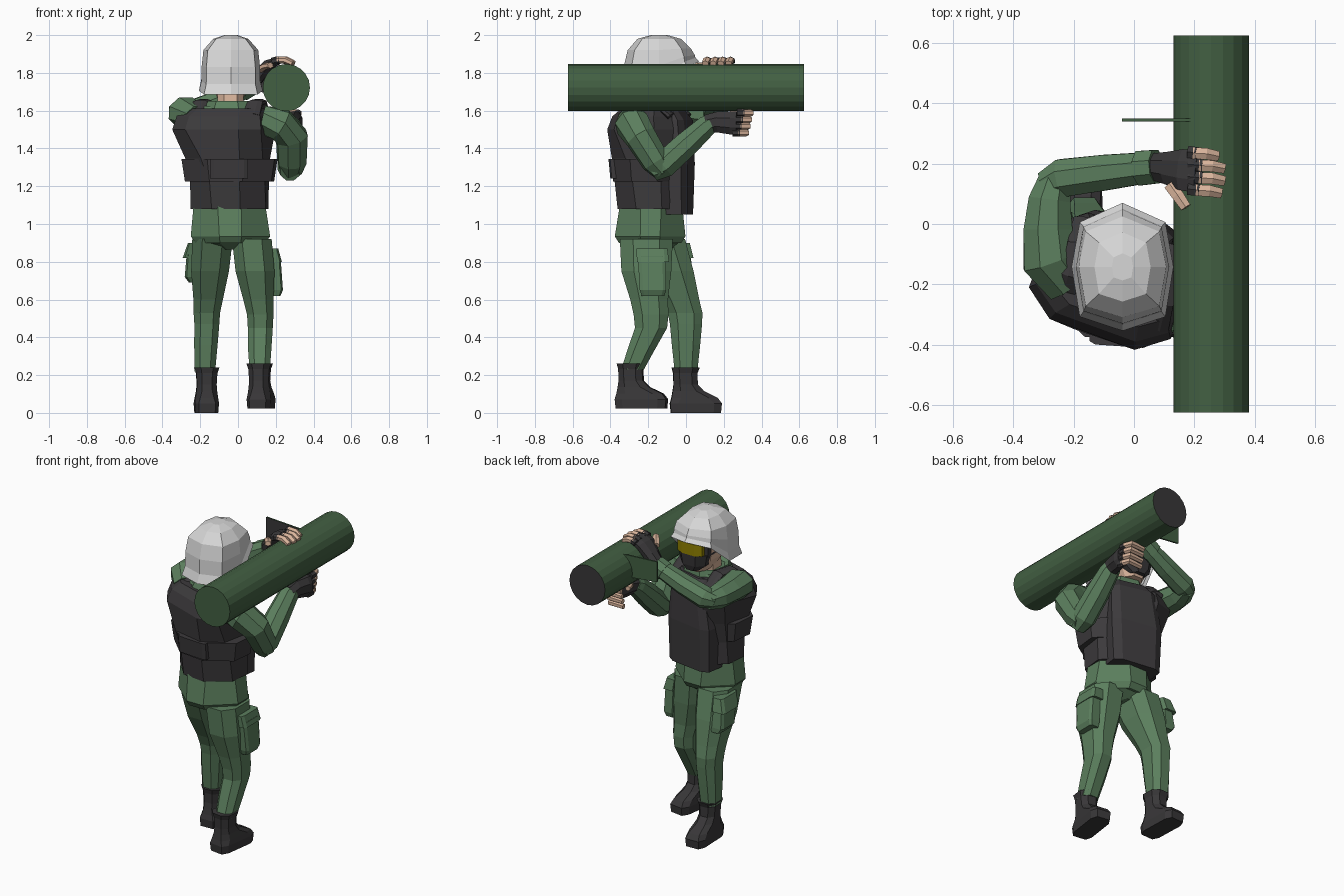
import bpy, bmesh, math
from mathutils import Vector


def material(name, r, g, b):
    m = bpy.data.materials.new(name)
    m.diffuse_color = (r, g, b, 1)
    return m


UNIFORM = material("uniform green", 0.105, 0.21, 0.11)
TUBE = material("launcher green", 0.055, 0.115, 0.055)
VEST = material("vest charcoal", 0.045, 0.042, 0.045)
BLACK = material("boot black", 0.04, 0.038, 0.04)
HELMET = material("helmet light grey", 0.68, 0.68, 0.68)
SKIN = material("skin", 0.70, 0.46, 0.33)
LENS = material("goggle yellow", 0.28, 0.22, 0.0)


def skin_rings(name, rings, mat, caps=(True, True)):
    """Bridge successive point rings into a flat-shaded mesh."""
    bm = bmesh.new()
    vs = [[bm.verts.new(p) for p in r] for r in rings]
    n = len(vs[0])
    for a, b in zip(vs, vs[1:]):
        for i in range(n):
            j = (i + 1) % n
            bm.faces.new((a[i], a[j], b[j], b[i]))
    if caps[0]:
        bm.faces.new(vs[0][::-1])
    if caps[1]:
        bm.faces.new(vs[-1])
    bmesh.ops.recalc_face_normals(bm, faces=bm.faces)
    me = bpy.data.meshes.new(name)
    bm.to_mesh(me)
    bm.free()
    me.materials.append(mat)
    ob = bpy.data.objects.new(name, me)
    bpy.context.collection.objects.link(ob)
    return ob


def octagon(cx, cy, z, a, b, rot=0, k=0.5):
    """Chamfered rectangle at height z; k sets how long the flat sides are."""
    c, s = math.cos(math.radians(rot)), math.sin(math.radians(rot))
    pts = [(a, -b * k), (a, b * k), (a * k, b), (-a * k, b),
           (-a, b * k), (-a, -b * k), (-a * k, -b), (a * k, -b)]
    return [(cx + x * c - y * s, cy + x * s + y * c, z) for x, y in pts]


def loft(name, specs, mat):
    return skin_rings(name, [octagon(*s) for s in specs], mat)


def limb(name, path, mat, up=(0, 0, 1), n=8):
    """Tube along (x, y, z, side radius, up radius) points."""
    pts = [Vector(p[:3]) for p in path]
    rings = []
    for i, p in enumerate(pts):
        t = (pts[min(i + 1, len(pts) - 1)] - pts[max(i - 1, 0)]).normalized()
        side = t.cross(Vector(up)).normalized()
        nrm = side.cross(t)
        ra, rb = path[i][3], path[i][4]
        rings.append([p + side * ra * math.cos(math.tau * (j + .5) / n)
                      + nrm * rb * math.sin(math.tau * (j + .5) / n) for j in range(n)])
    return skin_rings(name, rings, mat)


def two_tone(ob, mat, axis):
    """Second colour on faces pointing along the axis."""
    ob.data.materials.append(mat)
    for f in ob.data.polygons:
        f.material_index = int(f.normal.dot(Vector(axis)) > 0.9)


# Launcher tube with a dark muzzle and a side plate, dark on its rear
tube = skin_rings("launcher_tube", [[(0.256 + 0.125 * math.cos(math.tau * i / 20), y,
                                      1.722 + 0.125 * math.sin(math.tau * i / 20))
                                     for i in range(20)] for y in (-0.625, 0.625)], TUBE)
two_tone(tube, BLACK, (0, 1, 0))
plate = skin_rings("sight_plate", [[(-.04, y, 1.715), (.2, y, 1.69), (.2, y, 1.83), (-.04, y, 1.843)]
                                   for y in (.34, .35)], TUBE)
two_tone(plate, BLACK, (0, -1, 0))

# Helmet: boxy dome with a flared rim that rises over the brow
outline = [(1, 0), (.84, .70), (0, 1), (-.84, .70), (-1, 0), (-.84, -.78), (0, -1), (.84, -.78)]
helmet = []
for a, b, z, rise in [(.15, .19, 1.70, .16), (.169, .212, 1.685, .175), (.155, .192, 1.74, .14),
                      (.154, .188, 1.83, .065), (.145, .167, 1.92, .01), (.093, .115, 1.98, 0),
                      (.035, .045, 2.0, 0)]:
    helmet.append([(-.038 + a * x, -.142 + b * y,
                    z + rise * max(0, y) ** .45 + rise * .12 * (abs(y) < .1)) for x, y in outline])
skin_rings("helmet", helmet, HELMET, caps=(False, True))

# Head, mask and goggles
loft("neck", [(-.04, -.17, 1.55, .07, .085), (-.04, -.15, 1.72, .068, .085)], SKIN)
loft("head", [(-.04, -.10, 1.65, .06, .09), (-.04, -.11, 1.72, .095, .12),
              (-.04, -.12, 1.82, .105, .13), (-.04, -.14, 1.90, .08, .11)], SKIN)
loft("face_mask", [(-.04, -.03, 1.665, .045, .05), (-.04, -.055, 1.70, .085, .085),
                   (-.04, -.055, 1.77, .1, .09)], BLACK)
loft("goggle_frame", [(-.04, -.07, 1.757, .1, .1, 0, .5), (-.04, -.07, 1.85, .1, .1, 0, .5)], BLACK)
loft("goggle_lens", [(-.04, -.002, 1.772, .086, .042, 0, .5), (-.04, -.002, 1.845, .086, .042, 0, .5)], LENS)

# Torso: shirt, collar, armoured vest and waist band
loft("shirt", [(-.04, -.19, .90, .185, .165, 0, .3), (-.04, -.19, .935, .21, .187, 0, .28),
               (-.045, -.185, 1.1, .19, .165, 0, .33), (-.05, -.18, 1.3, .18, .15)], UNIFORM)
loft("shoulder_yoke", [(-.06, -.18, 1.46, .22, .12, -20), (-.06, -.18, 1.57, .22, .115, -20),
                       (-.05, -.17, 1.625, .15, .1, -15)], UNIFORM)
loft("collar", [(-.035, -.175, 1.57, .15, .14, -12), (-.035, -.165, 1.65, .115, .115, -12),
                (-.035, -.165, 1.63, .09, .095, -12)], UNIFORM)
loft("vest", [(-.045, -.175, 1.08, .2, .18, -6, .38), (-.045, -.18, 1.22, .2, .188, -8, .4),
              (-.055, -.185, 1.35, .21, .19, -12, .5), (-.075, -.19, 1.50, .25, .187, -20, .6),
              (-.07, -.185, 1.57, .235, .167, -20, .6), (-.06, -.18, 1.612, .2, .13, -18, .6)], VEST)
loft("waist_band", [(-.045, -.195, 1.225, .23, .183, -6, .38), (-.045, -.195, 1.345, .248, .19, -6, .4)], VEST)
loft("front_plate", [(-.03, -.06, 1.05, .155, .083, -8, .7), (-.03, -.06, 1.32, .165, .088, -10, .7),
                     (-.02, -.07, 1.55, .14, .085, -14, .7), (-.02, -.09, 1.61, .11, .06, -14, .7)], VEST)
loft("back_pouch", [(-.045, -.35, 1.24, .1, .045, -4, .8), (-.045, -.355, 1.345, .1, .05, -4, .8)], VEST)
for sx, sy in ((-.19, -.12), (.1, -.21)):
    limb("shoulder_strap", [(sx - .03, sy - .13, 1.57, .05, .02), (sx - .01, sy - .05, 1.64, .045, .02),
                            (sx + .01, sy + .05, 1.645, .045, .02), (sx + .03, sy + .13, 1.57, .045, .02)], VEST)

# Trousers
loft("pelvis", [(-.035, -.18, .865, .04, .1), (-.035, -.185, .90, .175, .145, 0, .35),
                (-.035, -.185, .95, .185, .16, 0, .3)], UNIFORM)
loft("right_trouser", [(.115, -.283, .23, .054, .06), (.115, -.235, .34, .062, .073),
                       (.118, -.185, .45, .066, .085), (.118, -.185, .52, .07, .092),
                       (.108, -.195, .6, .08, .1), (.09, -.21, .75, .103, .132),
                       (.073, -.21, .92, .105, .14)], UNIFORM)
loft("left_trouser", [(-.175, 0, .22, .054, .06), (-.17, 0, .36, .062, .075),
                      (-.165, .0, .47, .066, .085), (-.165, -.005, .53, .07, .092),
                      (-.158, -.03, .6, .078, .1), (-.148, -.09, .75, .1, .13),
                      (-.135, -.15, .92, .107, .145)], UNIFORM)

# Cargo pockets with flaps
loft("right_pocket", [(.195, -.175, .62, .03, .06, 0, .75), (.2, -.175, .65, .038, .07, 0, .75),
                      (.19, -.18, .83, .035, .075, 0, .75)], UNIFORM)
loft("right_pocket_flap", [(.19, -.175, .80, .042, .085, 0, .75), (.178, -.18, .87, .035, .082, 0, .75)], UNIFORM)
loft("left_pocket", [(-.225, -.02, .69, .035, .06, 0, .75), (-.24, -.03, .72, .042, .07, 0, .75),
                     (-.235, -.055, .86, .035, .075, 0, .75)], UNIFORM)
loft("left_pocket_flap", [(-.248, -.04, .82, .045, .08, 0, .75), (-.23, -.06, .90, .035, .08, 0, .75)], UNIFORM)

# Boots: long sole, sloping toe, flared shaft; the foot swings outward by turn
for name, x, y, z, turn in (("left_boot", -.166, 0, 0, 2), ("right_boot", .115, -.288, .022, -8)):
    specs = [(.052, z, .06, .132, .7), (.052, z + .05, .064, .137, .7), (.045, z + .08, .06, .122, .6),
             (.012, z + .115, .055, .083, .5), (-.002, z + .15, .052, .064, .5),
             (-.004, z + .21, .056, .064, .5), (-.002, z + .24, .066, .074, .5)]
    s = math.sin(math.radians(-turn))
    loft(name, [(x + d * s, y + d, h, a, b, turn, k) for d, h, a, b, k in specs], BLACK)

# Right arm: elbow down, hand gripping below the tube
limb("right_upper_arm", [(.13, -.28, 1.55, .08, .08), (.225, -.285, 1.53, .095, .09),
                         (.285, -.24, 1.46, .085, .09), (.285, -.16, 1.33, .077, .08),
                         (.28, -.12, 1.275, .055, .06)], UNIFORM, up=(1, 0, .3))
limb("right_forearm", [(.275, -.18, 1.275, .055, .055), (.278, -.12, 1.31, .075, .074),
                       (.275, .0, 1.42, .072, .071), (.275, .11, 1.52, .06, .06),
                       (.275, .14, 1.54, .05, .05)], UNIFORM, up=(1, 0, 0))
limb("right_glove", [(.275, .11, 1.53, .052, .05), (.285, .17, 1.54, .06, .047),
                     (.305, .24, 1.535, .066, .042), (.31, .27, 1.535, .064, .034)], BLACK, up=(1, 0, 0))
for i in range(4):
    z = 1.483 + .035 * i
    y = .285 + .008 * i
    limb("right_glove_finger", [(.318, y - .04, z, .019, .02), (.318, y + .0, z, .019, .02)],
         BLACK, n=6)
    limb("right_finger", [(.32, y - .01, z, .018, .019), (.308, y + .035, z, .018, .019),
                          (.215, y + .032, z - .004, .016, .017)], SKIN, n=6)
limb("right_thumb", [(.25, .2, 1.56, .02, .02), (.22, .25, 1.585, .018, .018),
                     (.205, .29, 1.585, .015, .015)], SKIN, n=6)

# Left arm: raised across the chest, hand resting on top of the tube
limb("left_upper_arm", [(-.22, -.2, 1.56, .08, .07), (-.28, -.12, 1.59, .098, .088),
                        (-.285, -.02, 1.59, .088, .08), (-.28, .08, 1.585, .075, .075),
                        (-.26, .16, 1.585, .055, .055)], UNIFORM)
limb("left_forearm", [(-.3, .13, 1.58, .045, .045), (-.24, .152, 1.595, .068, .066),
                      (-.1, .17, 1.65, .064, .062), (.03, .185, 1.71, .056, .054)], UNIFORM)
limb("left_cuff", [(.02, .185, 1.705, .062, .06), (.075, .19, 1.735, .06, .056)], UNIFORM)
limb("left_glove", [(.065, .19, 1.73, .046, .042), (.115, .185, 1.79, .058, .036),
                    (.16, .18, 1.843, .073, .03), (.21, .175, 1.863, .078, .022)], BLACK)
for i in range(4):
    y = .112 + .041 * i
    dx = (-.01, .0, .0, -.02)[i]
    limb("left_glove_finger", [(.18, y + .004, 1.861, .023, .019), (.228 + dx, y, 1.868, .023, .019)],
         BLACK, n=6)
    limb("left_finger", [(.215 + dx, y, 1.868, .022, .018), (.258 + dx, y - .002, 1.868, .022, .018),
                         (.298 + dx, y - .01, 1.85, .019, .015)], SKIN, n=6)
limb("left_thumb", [(.12, .13, 1.82, .024, .02), (.145, .095, 1.835, .023, .018),
                    (.172, .055, 1.84, .02, .016)], SKIN, n=6)
